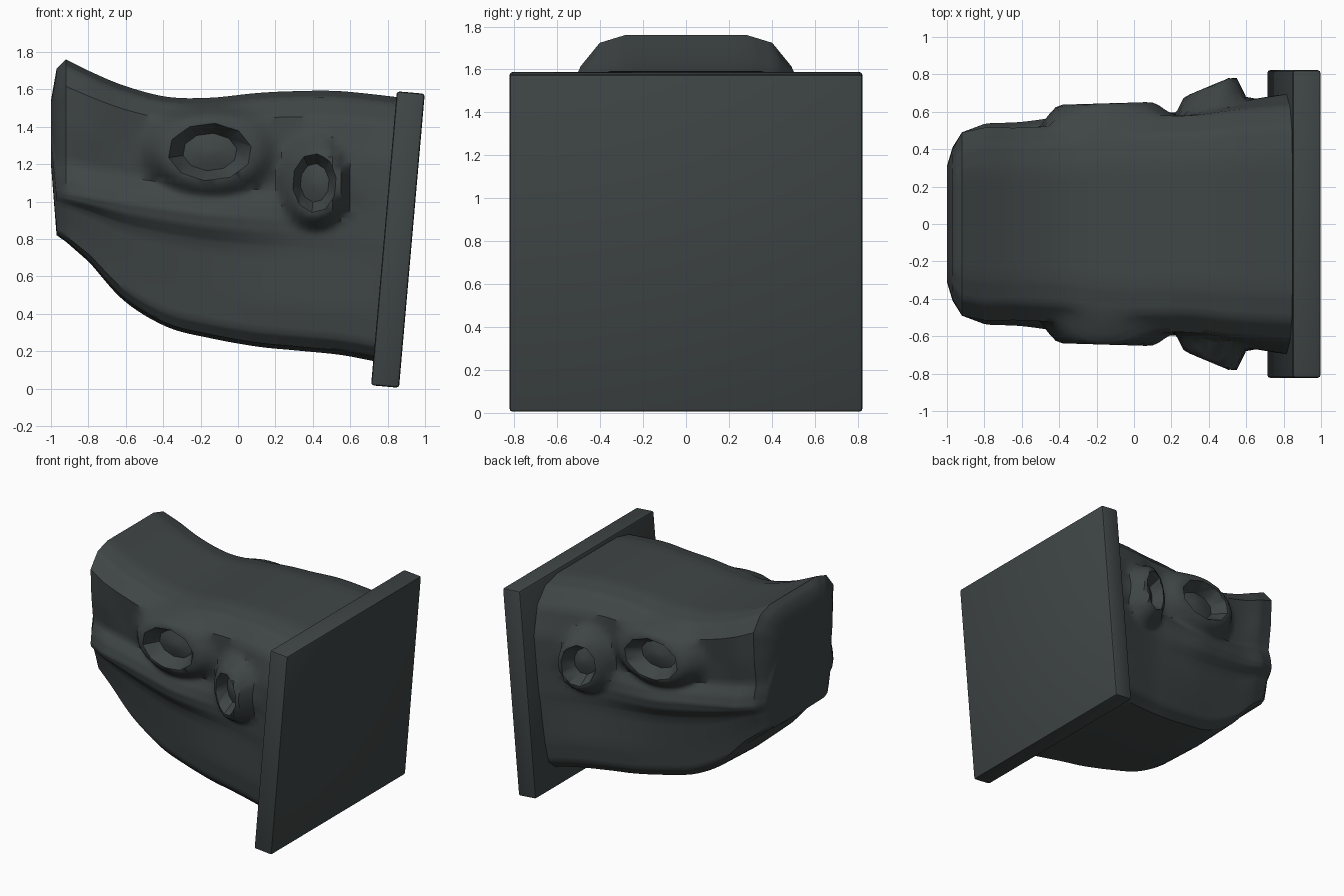
import bpy, bmesh, math
from mathutils import Vector

if "Cube" in bpy.data.objects:
    bpy.data.objects.remove(bpy.data.objects["Cube"])

slate = bpy.data.materials.new("dark slate")
slate.diffuse_color = (0.05, 0.06, 0.06, 1)
slate.use_nodes = True
slate.node_tree.nodes["Principled BSDF"].inputs["Base Color"].default_value = slate.diffuse_color


def make(name, bm):
    bmesh.ops.recalc_face_normals(bm, faces=bm.faces[:])
    me = bpy.data.meshes.new(name)
    bm.to_mesh(me)
    bm.free()
    ob = bpy.data.objects.new(name, me)
    bpy.context.collection.objects.link(ob)
    me.materials.append(slate)
    return ob


def select(ob):
    bpy.ops.object.select_all(action='DESELECT')
    bpy.context.view_layer.objects.active = ob
    ob.select_set(True)


def smooth(ob, angle):
    select(ob)
    bpy.ops.object.shade_smooth_by_angle(angle=math.radians(angle))


def loft(bm, rings):
    rows = [[bm.verts.new(p) for p in r] for r in rings]
    n = len(rows[0])
    for a, b in zip(rows, rows[1:]):
        for i in range(n):
            j = (i + 1) % n
            bm.faces.new((a[i], a[j], b[j], b[i]))
    bm.faces.new(rows[0])
    bm.faces.new(rows[-1])


def spline(a, b, c, d, t):
    return b + .5 * t * (c - a + t * (2 * a - 5 * b + 4 * c - d + t * (3 * (b - c) + d - a)))


# head: cross-sections from snout to neck
# x, top, lip height, bottom, half widths: crown, cheek, groove, lip, under lip, jaw
sections = [
    (-1.00, 1.54, 1.34, 1.20, .30, .31, .31, .31, .30, .27),
    (-.97, 1.71, 1.05, .82, .40, .41, .39, .41, .38, .36),
    (-.92, 1.76, 1.04, .785, .49, .48, .455, .49, .45, .41),
    (-.80, 1.70, 1.02, .68, .515, .50, .47, .535, .47, .43),
    (-.61, 1.62, .99, .47, .515, .49, .475, .545, .48, .44),
    (-.38, 1.56, .96, .33, .53, .52, .50, .575, .51, .47),
    (-.15, 1.555, .93, .27, .57, .56, .53, .605, .54, .51),
    (.10, 1.58, .91, .225, .58, .57, .55, .60, .56, .55),
    (.30, 1.59, .90, .205, .58, .59, .58, .60, .58, .58),
    (.55, 1.59, .88, .18, .61, .65, .65, .64, .63, .63),
    (.82, 1.555, .85, .14, .63, .70, .70, .70, .69, .67),
]


def section_ring(x, top, m, bot, crown, cheek, groove, lip, under, jaw):
    up, dn = top - m, m - bot
    half = [(.58 * crown, top), (.82 * crown, top - .05 * up), (crown, top - .2 * up),
            (cheek, m + .5 * up), (groove, m + .23 * up),
            (.7 * lip + .3 * groove, m + .11 * up), (lip, m),
            (.8 * lip + .2 * under, m - .1 * dn), (under, m - .22 * dn),
            (jaw, m - .65 * dn), (.96 * jaw, m - .88 * dn), (.85 * jaw, m - .97 * dn)]
    loop = [(0, top)] + half + [(0, bot)] + [(-y, z) for y, z in reversed(half)]
    lean = .087 if x > .6 else 0
    return [Vector((x + lean * (z - .85), y, z)) for y, z in loop]


# eyes and ears: centre, radii, rim half width, outward slope, bowl depth, spread of the swelling
features = [
    (-.15, 1.265, .225, .155, .645, .03, .10, 1.75),
    (.41, 1.10, .12, .16, .74, .42, .10, 1.75),
]


def swell(p):
    """Raise the side of the head towards each rim."""
    if abs(p.y) > .3:
        for cx, cz, rx, rz, rim, slope, depth, reach in features:
            dx = p.x - cx
            r = math.hypot(dx / rx, (p.z - cz) / rz)
            t = min(1, max(0, (reach - r) / (reach - 1.05)))
            f = t * t * (3 - 2 * t)
            y = abs(p.y)
            y += f * max(0, rim + slope * max(-rx, min(rx, dx)) - y)
            p.y = math.copysign(y, p.y)
    return p


base = [section_ring(*s) for s in sections]
rings, last = [], len(base) - 1
for i in range(last):
    steps = 2 if i < 2 else 6
    quad = [base[max(i - 1, 0)], base[i], base[i + 1], base[min(i + 2, last)]]
    for k in range(steps):
        t = k / steps
        if i < 3:
            rings.append([b.lerp(c, t) for b, c in zip(quad[1], quad[2])])
        else:
            rings.append([spline(*q, t) for q in zip(*quad)])
rings.append(base[-1])

dense = []
for ring in rings:
    n = len(ring)
    dense.append([swell(ring[i].lerp(ring[(i + 1) % n], k / 4))
                  for i in range(n) for k in range(4)])
bm = bmesh.new()
loft(bm, dense)
head = make("head", bm)

# hollow out eye sockets and ears on both sides
for cx, cz, rx, rz, rim, slope, depth, reach in features:
    for side in (-1, 1):
        bm = bmesh.new()
        pts = []
        for scale, y in ((1.08, rim + .1), (1.0, rim), (.65, rim - depth), (.2, rim - .75 * depth)):
            ring = []
            for i in range(10):
                a = math.tau * (i + .3) / 10
                dx, dz = rx * scale * math.cos(a), rz * scale * math.sin(a)
                ring.append((cx + dx, side * (y + slope * dx), cz + dz))
            pts.append(ring)
        loft(bm, pts)
        cutter = make("hollow_cutter", bm)
        cutter.hide_render = True
        select(head)
        mod = head.modifiers.new("hollow", 'BOOLEAN')
        mod.operation = 'DIFFERENCE'
        mod.solver = 'EXACT'
        mod.object = cutter
        bpy.ops.object.modifier_apply(modifier=mod.name)
        bpy.data.objects.remove(cutter)
smooth(head, 40)

# tilted wall plate
bm = bmesh.new()
bmesh.ops.create_cube(bm, size=1)
for v in bm.verts:
    v.co.x *= .15
    v.co.y *= 1.645
    v.co.z *= 1.578
bmesh.ops.bevel(bm, geom=bm.edges[:], offset=.015, segments=2, profile=.5, affect='EDGES')
plate = make("wall_plate", bm)
plate.location = (.855, 0, .797)
plate.rotation_euler = (0, math.radians(5), 0)
smooth(plate, 30)
